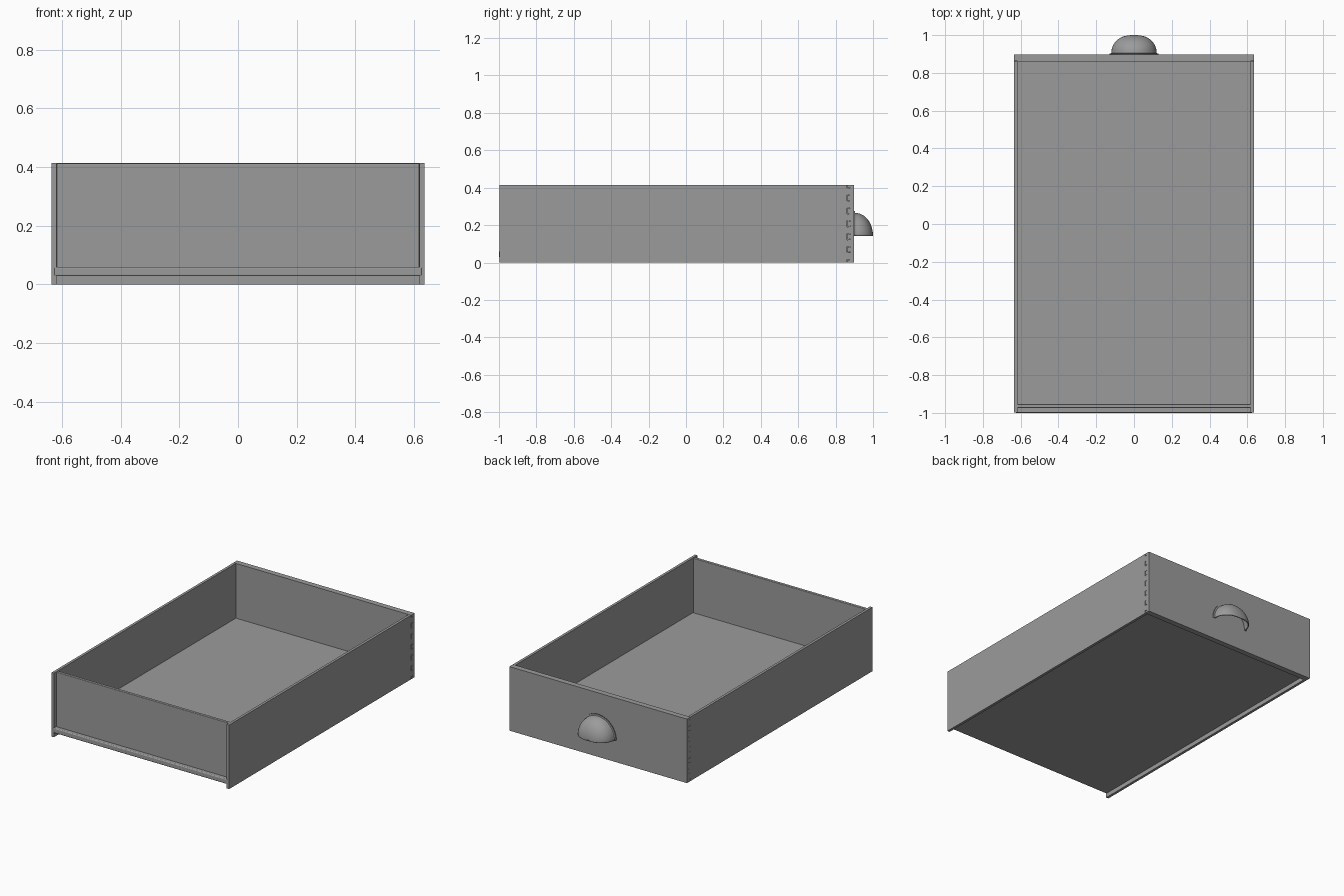
import bpy, bmesh
from math import sin, cos, pi

if "Cube" in bpy.data.objects:
    bpy.data.objects.remove(bpy.data.objects["Cube"])

W, H = 0.635, 0.414          # half width, height
T = 0.017                    # side thickness
Y_BACK, Y_IN, Y_TAIL, Y_FRONT = -0.998, 0.861, 0.879, 0.897
TAILS = 6

grey = bpy.data.materials.new("dark_grey")
grey.diffuse_color = (0.33, 0.33, 0.33, 1)
grey.use_nodes = True
grey.node_tree.nodes["Principled BSDF"].inputs["Base Color"].default_value = grey.diffuse_color


def finish(name, bm, bevel=0.0):
    bmesh.ops.recalc_face_normals(bm, faces=bm.faces)
    me = bpy.data.meshes.new(name)
    bm.to_mesh(me)
    bm.free()
    me.materials.append(grey)
    ob = bpy.data.objects.new(name, me)
    bpy.context.collection.objects.link(ob)
    if bevel:
        m = ob.modifiers.new("bevel", 'BEVEL')
        m.width, m.segments, m.limit_method = bevel, 4, 'ANGLE'
        m.harden_normals = True
        me.shade_smooth()
    return ob


def box(name, x0, x1, y0, y1, z0, z1, bevel=0.0):
    bm = bmesh.new()
    bmesh.ops.create_cube(bm, size=1)
    for v in bm.verts:
        v.co.x = x1 if v.co.x > 0 else x0
        v.co.y = y1 if v.co.y > 0 else y0
        v.co.z = z1 if v.co.z > 0 else z0
    return finish(name, bm, bevel)


def prism(name, pts, x0, x1):
    """Extrude a (y, z) outline along x."""
    bm = bmesh.new()
    f = bm.faces.new([bm.verts.new((x0, y, z)) for y, z in pts])
    r = bmesh.ops.extrude_face_region(bm, geom=[f])
    bmesh.ops.translate(bm, vec=(x1 - x0, 0, 0),
                        verts=[g for g in r['geom'] if isinstance(g, bmesh.types.BMVert)])
    return finish(name, bm)


# Dovetail spacing: each tail flares toward the drawer front
pitch = H / TAILS
flare, gap = 0.003, 0.0018
tails = [(i * pitch + 0.017, (i + 1) * pitch - 0.017) for i in range(TAILS)]

# Sides with dovetail tails
outline = [(Y_BACK, H), (Y_BACK, 0), (Y_IN, 0)]
for z0, z1 in tails:
    outline += [(Y_IN, z0), (Y_TAIL, z0 - flare), (Y_TAIL, z1 + flare), (Y_IN, z1)]
outline.append((Y_IN, H))
for s, label in ((-1, "left"), (1, "right")):
    prism(f"{label}_side", outline, s * (W - T), s * W)
    # Pins of the front filling the space between the tails
    edges = [0] + [z for t in tails for z in t] + [H]
    for k in range(0, len(edges), 2):
        first, last = k == 0, k == len(edges) - 2
        a = edges[k] + (0 if first else gap)
        b = edges[k + 1] - (0 if last else gap)
        fa, fb = (0 if first else flare), (0 if last else flare)
        prism(f"{label}_pin", [(Y_IN + gap, a), (Y_IN + gap, b),
                               (Y_TAIL + gap, b - fb), (Y_TAIL + gap, a + fa)],
              s * (W - T), s * W)

# Front panel: full-width face and the part between the sides
box("front_face", -W, W, Y_TAIL + gap, Y_FRONT, 0, H)
box("front_inner", -W + T, W - T, Y_IN, Y_TAIL + gap, 0, H)

# Back panel and grooved-in bottom
box("back_panel", -W + T, W - T, -0.974, -0.954, 0.05, H - 0.001, 0.004)
box("bottom_panel", -W + 0.008, W - 0.008, -1.0, 0.872, 0.028, 0.06, 0.006)

# Cup handle: half-turned profile with a flange, hollow and open underneath
N, V, CZ = 40, 14, 0.142
profile = [(1.09, 1.09, Y_FRONT), (1.09, 1.09, 0.903), (1.01, 1.01, 0.904)]
for i in range(V):
    a = pi / 2 * i / V
    profile.append((cos(a) ** 0.8, cos(a), 0.906 + 0.094 * sin(a)))
bm = bmesh.new()
rings = []
for rx, rz, y in profile:
    rings.append([bm.verts.new((0.12 * rx * cos(pi * j / N), y, CZ + 0.123 * rz * sin(pi * j / N)))
                  for j in range(N + 1)])
for r0, r1 in zip(rings, rings[1:]):
    for j in range(N):
        bm.faces.new((r0[j], r0[j + 1], r1[j + 1], r1[j]))
tip = bm.verts.new((0, 1.0, CZ))
for j in range(N):
    bm.faces.new((rings[-1][j], rings[-1][j + 1], tip))
handle = finish("cup_handle", bm)
# Make sure normals face outward before thickening inward
if sum(p.normal.y * p.area for p in handle.data.polygons) < 0:
    handle.data.flip_normals()
sol = handle.modifiers.new("shell", 'SOLIDIFY')
sol.thickness, sol.offset = 0.006, -1
bpy.context.view_layer.objects.active = handle
handle.select_set(True)
bpy.ops.object.shade_smooth_by_angle(angle=0.6)
